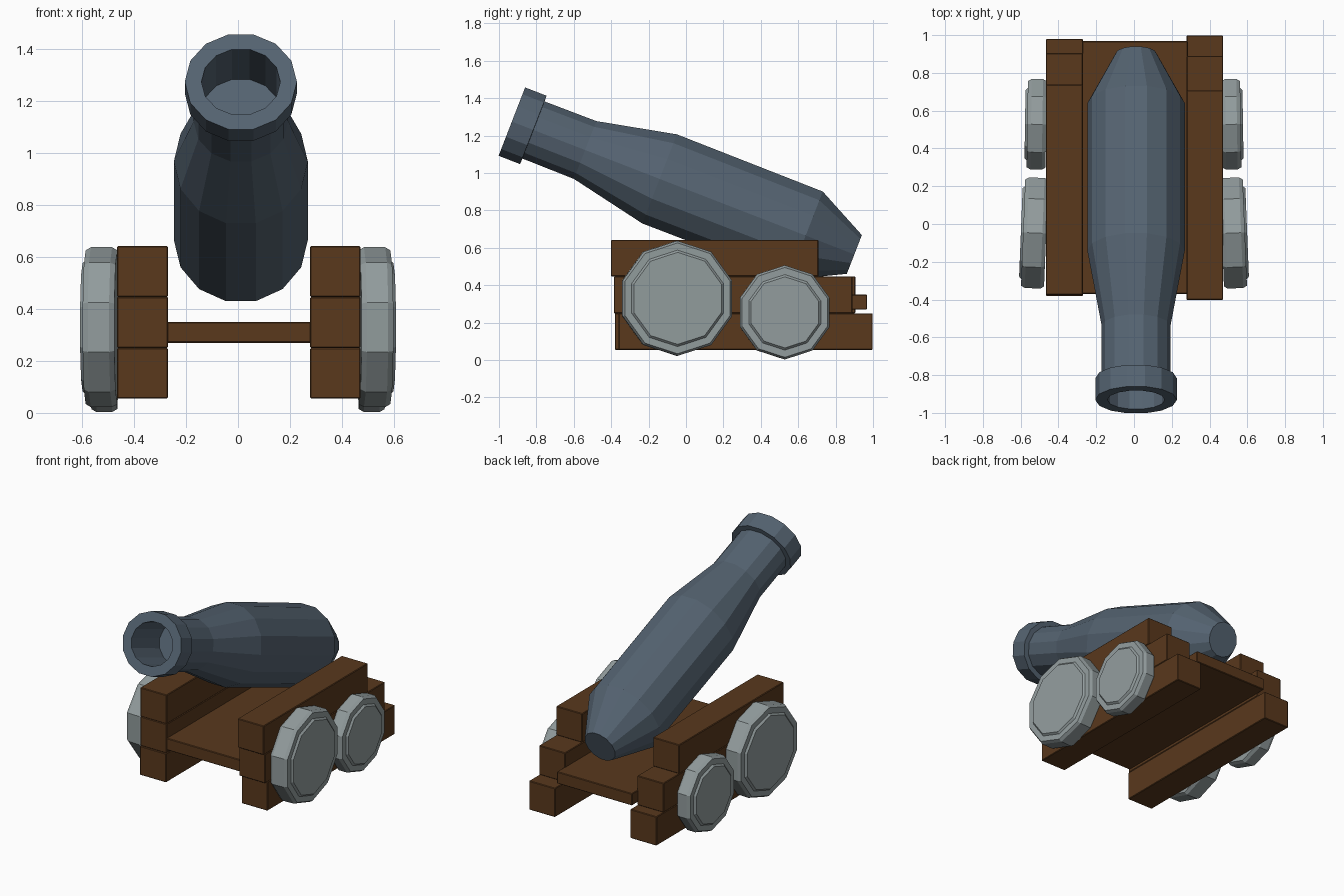
import bpy, bmesh
from math import sin, cos, pi, radians
from mathutils import Matrix, Vector

if "Cube" in bpy.data.objects:
    bpy.data.objects.remove(bpy.data.objects["Cube"])


def material(name, rgb):
    m = bpy.data.materials.new(name)
    m.diffuse_color = (*rgb, 1)
    m.use_nodes = True
    m.node_tree.nodes["Principled BSDF"].inputs["Base Color"].default_value = m.diffuse_color
    return m


WOOD = material("brown_wood", (0.10, 0.040, 0.012))
IRON = material("blue_iron", (0.09, 0.125, 0.165))
STEEL = material("pale_steel", (0.29, 0.335, 0.34))


def finish(name, bm, mat, matrix=Matrix()):
    bmesh.ops.recalc_face_normals(bm, faces=bm.faces[:])
    me = bpy.data.meshes.new(name)
    bm.to_mesh(me)
    bm.free()
    me.materials.append(mat)
    ob = bpy.data.objects.new(name, me)
    ob.matrix_world = matrix
    bpy.context.collection.objects.link(ob)
    return ob


def lathe(name, profile, sides, phase, mat, matrix):
    """Sweep (position, x radius, y radius) rings along local z, capped at both ends."""
    bm = bmesh.new()
    rings = []
    for z, rx, ry in profile:
        angles = [phase + 2 * pi * i / sides for i in range(sides)]
        rings.append([bm.verts.new((rx * cos(a), ry * sin(a), z)) for a in angles])
    for a, b in zip(rings, rings[1:]):
        for i in range(sides):
            j = (i + 1) % sides
            bm.faces.new((a[i], a[j], b[j], b[i]))
    bm.faces.new(rings[0])
    bm.faces.new(rings[-1])
    return finish(name, bm, mat, matrix)


def beam(name, x, y, z):
    """Box between the given limits with slightly softened edges."""
    bm = bmesh.new()
    bmesh.ops.create_cube(bm, size=1)
    for v in bm.verts:
        v.co = [lo + (c + 0.5) * (hi - lo) for c, (lo, hi) in zip(v.co, (x, y, z))]
    bmesh.ops.bevel(bm, geom=bm.edges[:], offset=0.004, segments=1, affect='EDGES')
    return finish(name, bm, WOOD)


# barrel: bore floor, muzzle ring, neck, belly, tapered breech
tilt = radians(21.2)
axis = Vector((0, cos(tilt), -sin(tilt)))
up = Vector((0, sin(tilt), cos(tilt)))
frame = Matrix((Vector((1, 0, 0)), up, axis)).transposed().to_4x4()
lathe("barrel", [
    (0.32, 0.152, 0.138), (0.0, 0.152, 0.138), (0.0, 0.216, 0.201),
    (0.123, 0.216, 0.201), (0.124, 0.182, 0.168), (0.42, 0.182, 0.170),
    (0.847, 0.258, 0.262), (1.685, 0.258, 0.259), (1.964, 0.11, 0.114),
], 14, 0, IRON, Matrix.Translation((0.011, -0.931, 1.275)) @ frame)

# stepped side beams and the floor plank
heights = {"bottom": (0.055, 0.25), "middle": (0.25, 0.447), "top": (0.447, 0.642)}
sides = {
    "right": ((0.278, 0.472), {"bottom": (-0.36, 0.998), "middle": (-0.385, 0.89), "top": (-0.402, 0.708)}),
    "left": ((-0.466, -0.27), {"bottom": (-0.38, 0.98), "middle": (-0.375, 0.905), "top": (-0.375, 0.738)}),
}
for side, (x, spans) in sides.items():
    for level, y in spans.items():
        beam(f"{side}_{level}_beam", x, y, heights[level])
beam("floor_plank", (-0.275, 0.285), (-0.37, 0.968), (0.27, 0.35))

# ten-sided wheels with a raised disc on the outer face
for side, s in (("right", 1), ("left", -1)):
    for name, y, z, r, width, toe in (("front", -0.05, 0.33, 0.308, 0.122, 0.04),
                                      ("rear", 0.527, 0.255, 0.252, 0.100, 0.015)):
        hub = r - 0.05
        place = (Matrix.Translation((s * 0.465, y, z)) @ Matrix.Rotation(-s * toe, 4, 'Z').inverted()
                 @ Matrix.Rotation(s * pi / 2, 4, 'Y'))
        lathe(f"{side}_{name}_wheel", [
            (0, r - 0.012, r - 0.012), (0.02, r, r), (width - 0.02, r, r),
            (width, r - 0.012, r - 0.012), (width, hub, hub),
            (width + 0.012, hub - 0.012, hub - 0.012),
        ], 10, 0, STEEL, place)
